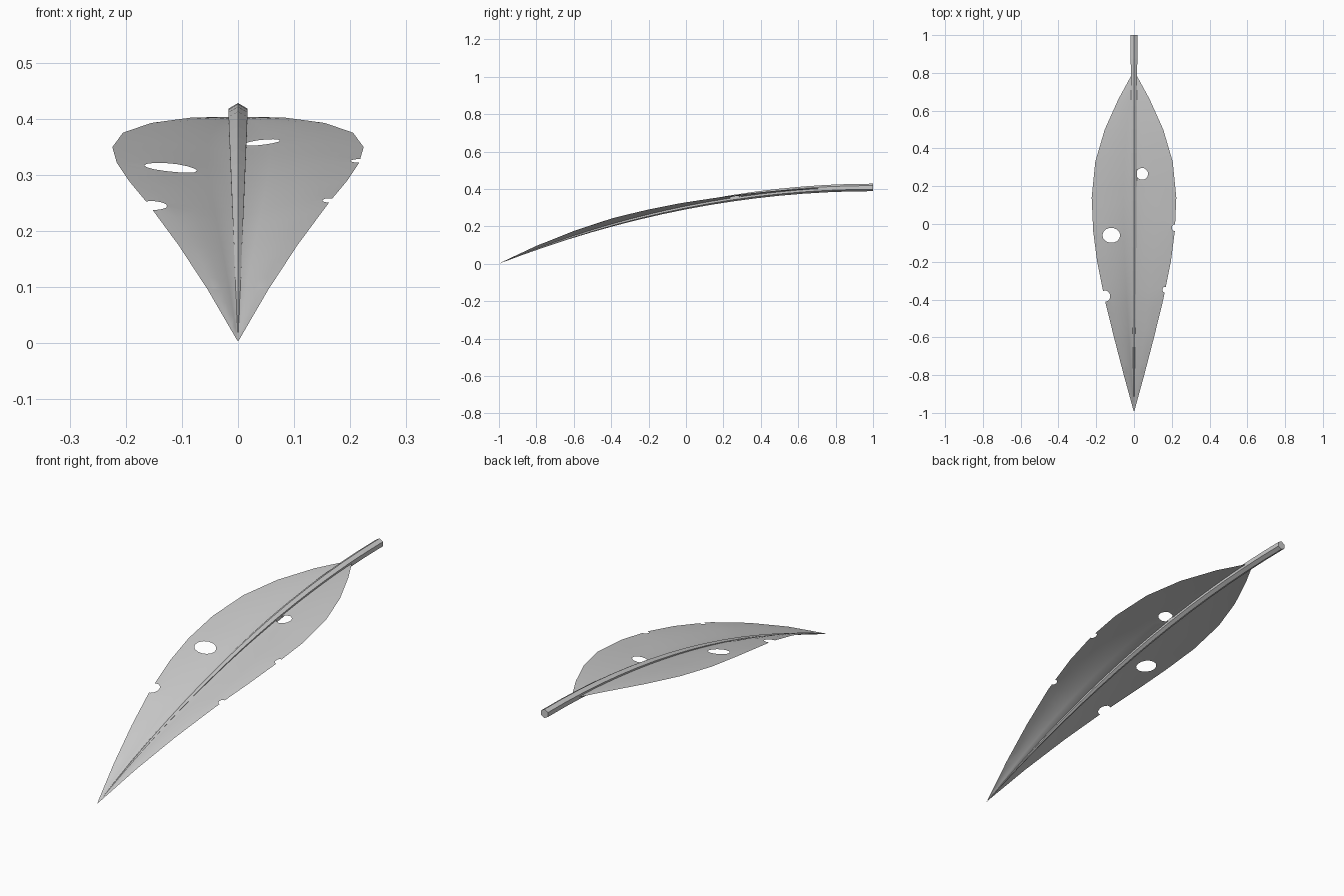
import bpy, math
from mathutils import Vector
from mathutils.geometry import delaunay_2d_cdt

if "Cube" in bpy.data.objects:
    bpy.data.objects.remove(bpy.data.objects["Cube"])

# leaf stations: y, half width, edge lift above the midrib
ROWS = [(-0.99, 0.002, 0.002), (-0.8, 0.054, 0.018), (-0.6, 0.106, 0.028),
        (-0.4, 0.155, 0.033), (-0.2, 0.195, 0.029), (-0.04, 0.216, 0.024),
        (0.14, 0.224, 0.017), (0.33, 0.205, 0.013), (0.5, 0.155, 0.010),
        (0.66, 0.083, 0.006), (0.79, 0.012, 0.0)]

# bites: centre x, y, radius x, y
BITES = [(-0.12, -0.06, 0.047, 0.04), (0.043, 0.265, 0.032, 0.031),
         (-0.152, -0.382, 0.026, 0.03), (0.163, -0.348, 0.013, 0.015),
         (0.214, -0.02, 0.013, 0.018)]


def spine(y):
    return 0.408 * (1 - ((1 - y) / 2) ** 2)


def station(y):
    for a, b in zip(ROWS, ROWS[1:]):
        if y <= b[0]:
            f = max(0, (y - a[0]) / (b[0] - a[0]))
            return a[1] + f * (b[1] - a[1]), a[2] + f * (b[2] - a[2])
    return ROWS[-1][1:]


def height(x, y):
    w, lift = station(y)
    t = min(1, abs(x) / w)
    return spine(y) + lift * (1 - (1 - t) ** 2)


def inside(x, y, bite):
    cx, cy, rx, ry = bite
    return ((x - cx) / rx) ** 2 + ((y - cy) / ry) ** 2 < 1


def make(name, verts, faces):
    me = bpy.data.meshes.new(name)
    me.from_pydata(verts, [], faces)
    ob = bpy.data.objects.new(name, me)
    bpy.context.collection.objects.link(ob)
    return ob


# blade: flat outline with bite loops, triangulated, then draped on the bend
pts, edges = [], []


def loop(points):
    n = len(pts)
    pts.extend(Vector(p) for p in points)
    edges.extend((n + i, n + (i + 1) % len(points)) for i in range(len(points)))


loop([(w, y) for y, w, _ in ROWS] + [(-w, y) for y, w, _ in reversed(ROWS)])
for cx, cy, rx, ry in BITES:
    loop([(cx + rx * math.cos(i * math.tau / 14), cy + ry * math.sin(i * math.tau / 14))
          for i in range(14)])
for i in range(1, 36):
    y = -0.99 + 1.78 * i / 36
    w = station(y)[0]
    pts.extend(Vector((w * k / 4, y)) for k in range(-3, 4))
flat, _, tris, *_ = delaunay_2d_cdt(pts, edges, [], 1, 1e-5)
keep = []
for t in tris:
    c = sum((flat[i] for i in t), Vector((0, 0))) / len(t)
    if not any(inside(c.x, c.y, b) for b in BITES):
        keep.append(list(t))
used = sorted({i for t in keep for i in t})
remap = {old: new for new, old in enumerate(used)}
blade = make("leaf_blade", [(flat[i].x, flat[i].y, height(*flat[i])) for i in used],
             [[remap[i] for i in t] for t in keep])
blade.data.shade_smooth()

# midrib and stalk: tapered six-sided rod along the bend
N = 16
verts, faces = [], []
for i in range(N + 1):
    y = -1 + 2 * i / N
    r = 0.0003 + 0.0197 * spine(y) / 0.408
    for k in range(6):
        a = math.pi / 2 + k * math.tau / 6
        verts.append((r * math.cos(a), y, max(0, spine(y) + r * math.sin(a))))
for i in range(N):
    for k in range(6):
        a, b = i * 6 + k, i * 6 + (k + 1) % 6
        faces.append((a, a + 6, b + 6, b))
faces += [tuple(range(6)), tuple(reversed(range(N * 6, N * 6 + 6)))]
make("midrib_stalk", verts, faces)
